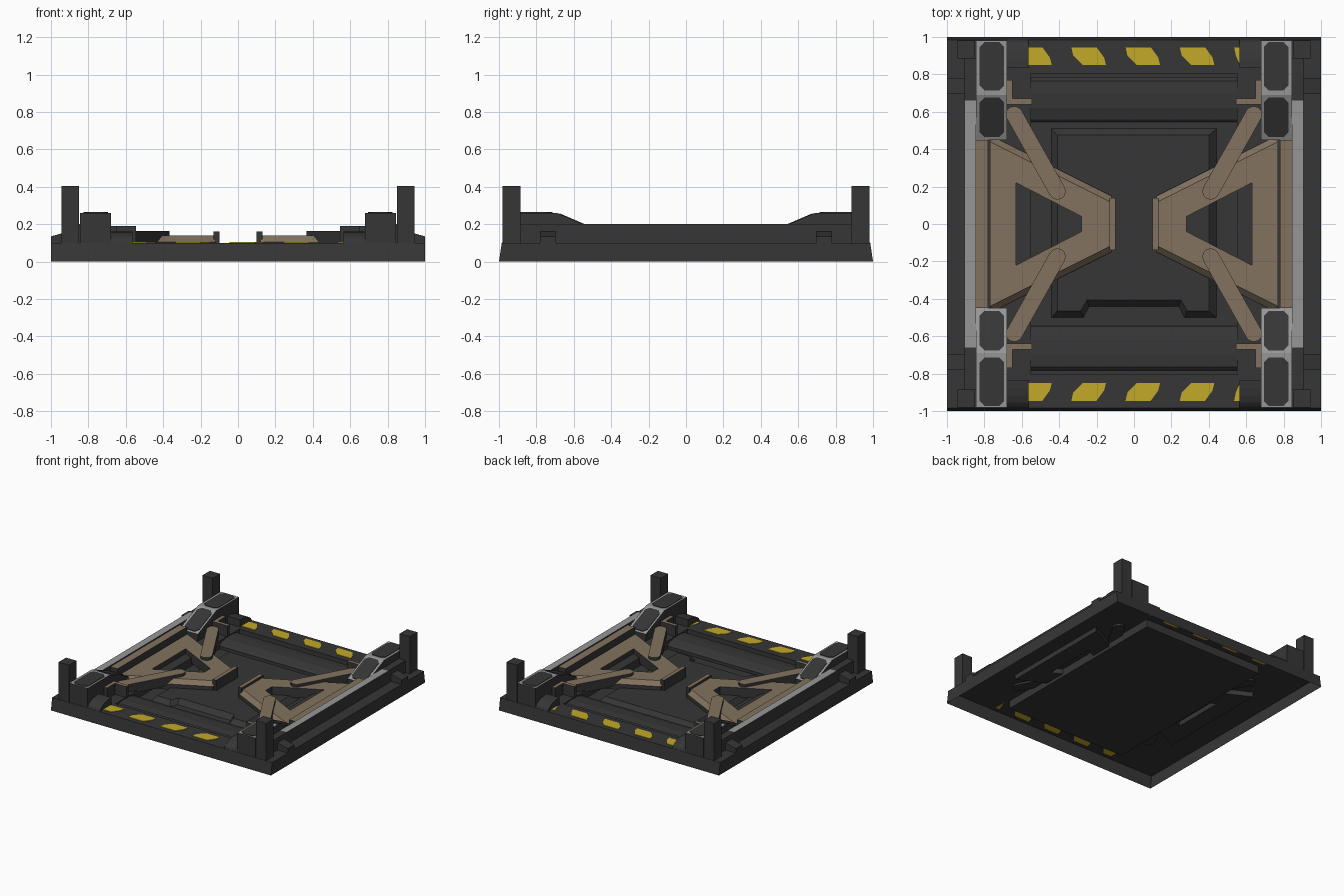
import bpy, bmesh, math

if "Cube" in bpy.data.objects:
    bpy.data.objects.remove(bpy.data.objects["Cube"])


def material(name, r, g, b):
    m = bpy.data.materials.new(name)
    m.diffuse_color = (r, g, b, 1)
    m.use_nodes = True
    m.node_tree.nodes["Principled BSDF"].inputs["Base Color"].default_value = m.diffuse_color
    return m


DARK = material("dark_grey", .037, .037, .037)
BROWN = material("tan_brown", .225, .168, .112)
GREY = material("light_grey", .31, .305, .305)
YELLOW = material("yellow", .54, .40, .02)
ONE, X2, Y2 = [(1, 1)], [(1, 1), (-1, 1)], [(1, 1), (1, -1)]
ALL = [(1, 1), (-1, 1), (1, -1), (-1, -1)]


def build(name, verts, faces, side, top=None, signs=ONE, closed=True):
    """Mesh mirrored by signs; faces looking up take the top material."""
    for sx, sy in signs:
        bm = bmesh.new()
        vs = [bm.verts.new((x * sx, y * sy, z)) for x, y, z in verts]
        for f in faces:
            bm.faces.new([vs[i] for i in f])
        if closed:
            bmesh.ops.recalc_face_normals(bm, faces=bm.faces)
        bm.normal_update()
        for f in bm.faces:
            f.material_index = 1 if top and f.normal.z > .3 else 0
        me = bpy.data.meshes.new(name)
        bm.to_mesh(me)
        bm.free()
        me.materials.append(side)
        if top:
            me.materials.append(top)
        bpy.context.collection.objects.link(bpy.data.objects.new(name, me))


def loft(name, a, b, *args):
    """Solid between two matching loops of 3D points."""
    n = len(a)
    faces = [range(n), range(2 * n - 1, n - 1, -1)]
    faces += [(i, (i + 1) % n, n + (i + 1) % n, n + i) for i in range(n)]
    build(name, a + b, faces, *args)


def plate(name, pts, z0, z1, *args):
    loft(name, [(x, y, z0) for x, y in pts], [(x, y, z1) for x, y in pts], *args)


def box(name, x0, x1, y0, y1, z0, z1, *args):
    plate(name, [(x0, y0), (x1, y0), (x1, y1), (x0, y1)], z0, z1, *args)


def along_x(name, pts, x0, x1, *args):
    loft(name, [(x0, y, z) for y, z in pts], [(x1, y, z) for y, z in pts], *args)


def rect(x, y, z):
    return [(-x, -y, z), (x, -y, z), (x, y, z), (-x, y, z)]


# Base tray: one open-bottomed shell with a sunken well
DECK, FLOOR = .10, .035
loops = rect(1, 1, 0) + rect(1, .985, DECK) + rect(.55, .805, DECK) + rect(.55, .805, FLOOR)
faces = [(12, 13, 14, 15)]
for k in (0, 4, 8):
    faces += [(k + i, k + (i + 1) % 4, k + 4 + (i + 1) % 4, k + 4 + i) for i in range(4)]
build("base_tray", loops, faces, DARK, None, ONE, False)

# Rounded bars at both ends of the well
bar = [(.545, FLOOR), (.545, .06), (.56, .075), (.62, .092), (.70, .095),
       (.765, .088), (.785, .07), (.785, FLOOR)]
along_x("well_bar", bar, -.55, .55, DARK, None, Y2)

# Raised centre panel with a notch in the front edge
low = [(-.44, -.5), (-.27, -.5), (-.24, -.44), (.24, -.44), (.27, -.5), (.44, -.5),
       (.44, .51), (-.44, .51)]
high = [(-.41, -.465), (-.285, -.465), (-.25, -.405), (.25, -.405), (.285, -.465),
        (.40, -.465), (.40, .475), (-.41, .475)]
loft("centre_panel", [(x, y, FLOOR) for x, y in low], [(x, y, .075) for x, y in high], DARK)

# Corner posts, side rails and their coloured tops
box("corner_post", .85, .943, .885, .982, DECK, .405, DARK, None, ALL)
box("rail_end", .845, .905, .66, .885, DECK, .2, DARK, None, ALL)
box("side_rail", .845, .905, -.66, .66, DECK, .2, DARK, GREY, X2)
box("rail_ledge", .78, .845, -.45, .45, DECK, .19, DARK, BROWN, X2)

# Corner blocks with light edges and dark top panels
block = [(.45, DECK), (.982, DECK), (.982, .26), (.69, .26), (.55, .2), (.45, .157)]
along_x("corner_block", block, .68, .845, DARK, GREY, ALL)


def panel(y0, y1, height):
    c, x0, x1 = .025, .695, .825
    pts = [(x0 + c, y0), (x1 - c, y0), (x1, y0 + c), (x1, y1 - c),
           (x1 - c, y1), (x0 + c, y1), (x0, y1 - c), (x0, y0 + c)]
    loft("block_panel", [(x, y, height(y) - .003) for x, y in pts],
         [(x, y, height(y) + .004) for x, y in pts], DARK, None, ALL)


panel(.715, .972, lambda y: .26)
panel(.465, .675, lambda y: .26 - (.69 - y) * .429)

# Outer clamps on the side ledges
clamp = [(.905, DECK), (1, DECK), (1, .135), (.945, .15), (.905, .16)]
loft("side_clamp", [(x, .695, z) for x, z in clamp], [(x, .78, z) for x, z in clamp],
     DARK, None, ALL)

# Curved stops beside the striped ends
stop = [(.835, DECK)] + [(.835 + .148 * math.sin(a), DECK + .06 * math.cos(a))
                         for a in [i * math.pi / 10 for i in range(6)]]
along_x("end_stop", stop, .565, .68, DARK, None, ALL)

# Angle brackets
bracket = [(.545, .64), (.645, .64), (.68, .64), (.68, .77), (.65, .77), (.65, .67), (.545, .67)]
plate("angle_bracket", bracket, DECK, .19, DARK, BROWN, ALL)

# Open triangular frames: sloped outside, straight hole
bottom = [(.77, -.475), (.77, .475), (.12, .15), (.12, -.15)]
rim = [(.77, -.44), (.77, .44), (.12, .115), (.12, -.115)]
hole = [(.63, -.22), (.63, .22), (.28, .04), (.28, -.04)]
rings = [[(x, y, z) for x, y in p] for p, z in
         ((bottom, .06), (bottom, .105), (rim, .14), (hole, .14), (hole, .06))]
frame_faces = []
for k in range(5):
    frame_faces += [(4 * k + i, 4 * k + (i + 1) % 4, 4 * ((k + 1) % 5) + (i + 1) % 4,
                     4 * ((k + 1) % 5) + i) for i in range(4)]
build("lift_frame", sum(rings, []), frame_faces, DARK, BROWN, X2)
box("hub_plate", .10, .132, -.14, .14, FLOOR, .16, DARK, BROWN, X2)

# Round-ended swing arms
ax, ay, bx, by, rad = .41, .175, .64, .585, .045
ang = math.atan2(by - ay, bx - ax)
arm = []
for cx, cy, start in ((bx, by, ang - math.pi / 2), (ax, ay, ang + math.pi / 2)):
    arm += [(cx + rad * math.cos(start + i * math.pi / 6),
             cy + rad * math.sin(start + i * math.pi / 6)) for i in range(7)]
plate("swing_arm", arm, .085, .163, DARK, BROWN, ALL)

# Warning stripes, visible through the thin deck from below
for k in range(5):
    a = -.625 + .29 * k
    clip = lambda x: max(-.567, min(.567, x))
    stripe = [(clip(a), .945), (clip(a + .135), .945), (clip(a + .175), .89),
              (clip(a + .185), .85), (clip(a + .06), .85), (clip(a + .01), .90)]
    plate("warning_stripe", stripe, DECK - .003, DECK + .004, YELLOW, None, Y2)
